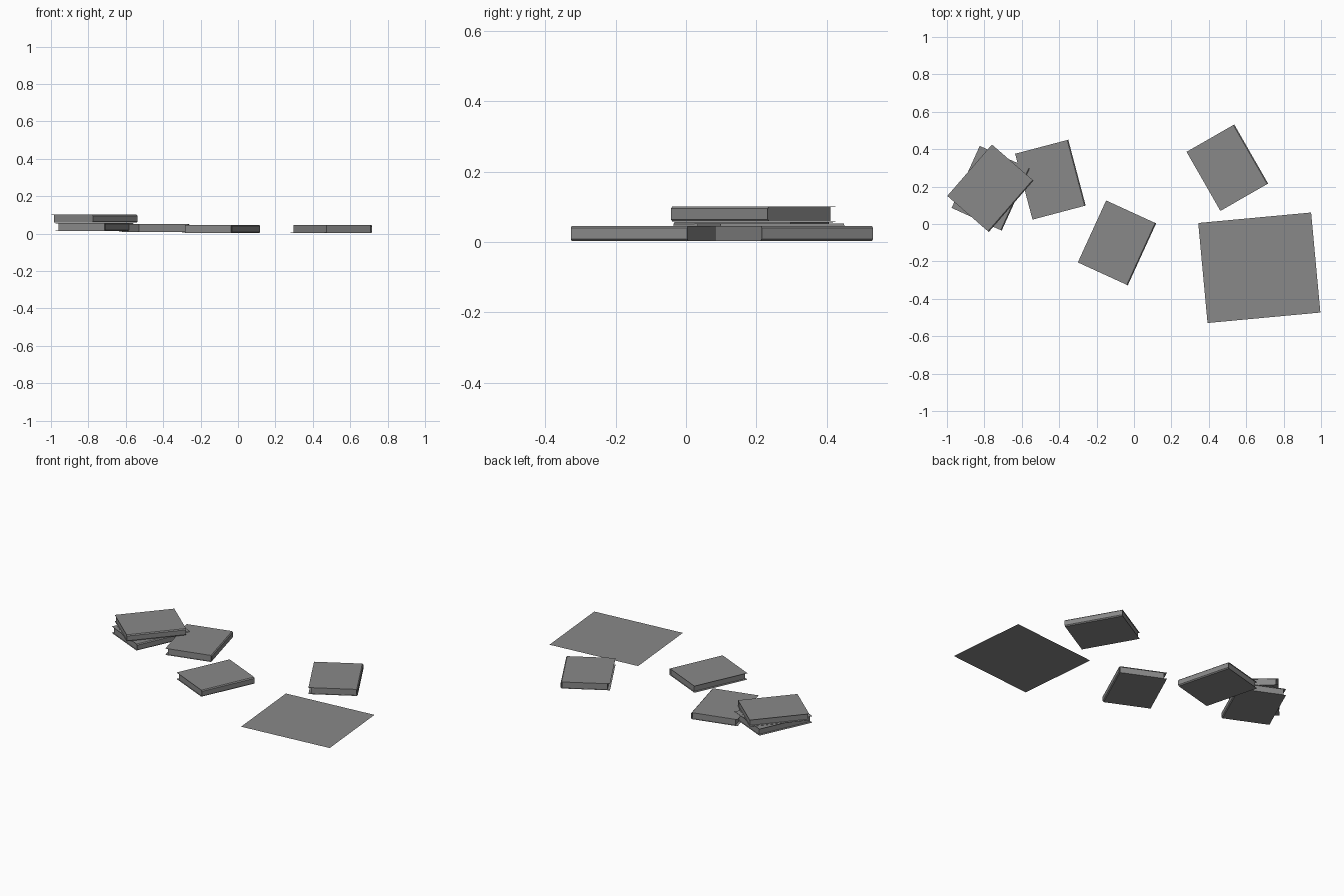
import bpy, bmesh
from math import radians
from mathutils import Matrix

cube = bpy.data.objects.get("Cube")
if cube:
    bpy.data.objects.remove(cube, do_unlink=True)

# One flat grey for everything
grey = bpy.data.materials.new("plain grey")
grey.use_nodes = True
colour = (0.25, 0.25, 0.25, 1)
grey.diffuse_color = colour
grey.node_tree.nodes["Principled BSDF"].inputs["Base Color"].default_value = colour

WIDTH, LENGTH, THICK = 0.294, 0.364, 0.043
BOARD = 0.0015


def add_object(name, bm, location, angle):
    mesh = bpy.data.meshes.new(name)
    bm.to_mesh(mesh)
    bm.free()
    mesh.materials.append(grey)
    obj = bpy.data.objects.new(name, mesh)
    obj.location = location
    obj.rotation_euler.z = radians(angle)
    bpy.context.collection.objects.link(obj)
    return obj


def add_cover(name, location, angle):
    # Boards and chamfered spine in one thin wrap, extruded along the length
    w, h, t, c = WIDTH / 2, THICK, BOARD, 0.006
    outer = [(-w, 0), (w - c, 0), (w, c), (w, h - c), (w - c, h), (-w, h)]
    inner = [(-w, h - t), (w - c - t, h - t), (w - t, h - c - t),
             (w - t, c + t), (w - c - t, t), (-w, t)]
    bm = bmesh.new()
    profile = [bm.verts.new((x, -LENGTH / 2, z)) for x, z in outer + inner]
    face = bm.faces.new(profile)
    ext = bmesh.ops.extrude_face_region(bm, geom=[face])
    moved = [v for v in ext["geom"] if isinstance(v, bmesh.types.BMVert)]
    bmesh.ops.translate(bm, verts=moved, vec=(0, LENGTH, 0))
    bmesh.ops.recalc_face_normals(bm, faces=bm.faces)
    add_object(name + "_cover", bm, location, angle)


def add_pages(name, location, angle):
    # Page block, set back from the fore edge and both ends
    left, right = -WIDTH / 2 + 0.015, WIDTH / 2 - 0.008
    size = (right - left, LENGTH - 0.01, THICK - 2 * BOARD)
    centre = Matrix.Translation(((left + right) / 2, 0, THICK / 2))
    bm = bmesh.new()
    bmesh.ops.create_cube(bm, size=1, matrix=centre @ Matrix.Diagonal((*size, 1)))
    add_object(name + "_pages", bm, location, angle)


# Books: name, position, turn
books = [
    ("back_book", (0.499, 0.301, 0.003), 29.8),
    ("centre_book", (-0.091, -0.101, 0.003), -24.6),
    ("leaning_book", (-0.447, 0.237, 0.009), 14.8),
    ("lower_stack_book", (-0.766, 0.191, 0.0135), -24.4),
    ("upper_stack_book", (-0.768, 0.191, 0.058), -41),
]
for name, location, angle in books:
    add_cover(name, location, angle)
    add_pages(name, location, angle)

# Loose flat sheet on the ground
bm = bmesh.new()
bmesh.ops.create_grid(bm, x_segments=1, y_segments=1, size=0.5,
                      matrix=Matrix.Diagonal((0.606, 0.537, 1, 1)))
add_object("loose_sheet", bm, (0.67, -0.234, 0), 5.3)
